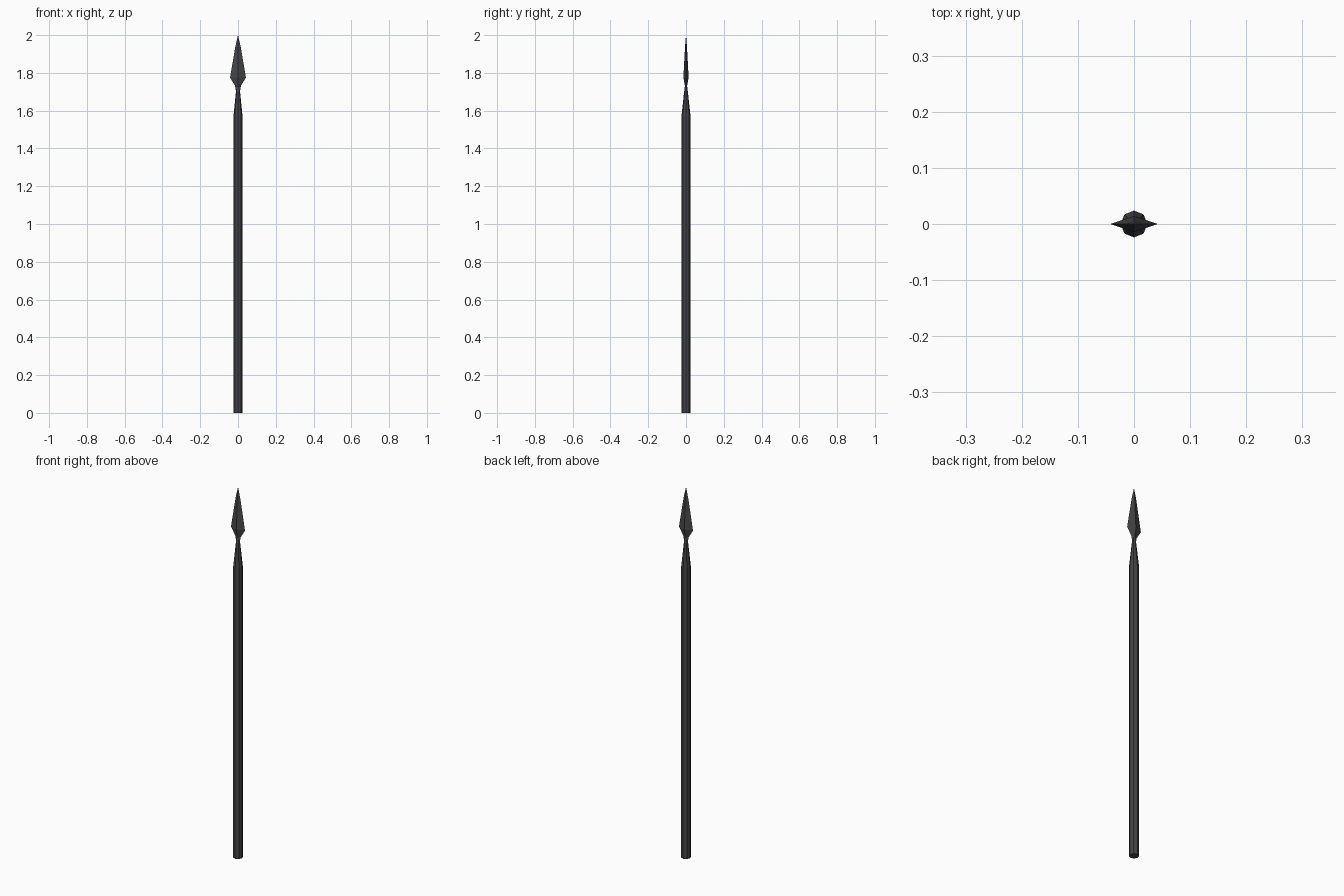
import bpy, bmesh
from math import cos, sin, tau

if "Cube" in bpy.data.objects:
    bpy.data.objects.remove(bpy.data.objects["Cube"])


def loft(name, sides, rings, tip=None):
    """Stack flat-sided elliptical rings (z, half_x, half_y), optionally closing to a point."""
    bm = bmesh.new()
    loops = [[bm.verts.new((rx * cos(tau * i / sides), ry * sin(tau * i / sides), z))
              for i in range(sides)] for z, rx, ry in rings]
    for a, b in zip(loops, loops[1:]):
        for i in range(sides):
            j = (i + 1) % sides
            bm.faces.new((a[i], a[j], b[j], b[i]))
    bm.faces.new(loops[0][::-1])
    if tip is None:
        bm.faces.new(loops[-1])
    else:
        p = bm.verts.new((0, 0, tip))
        for i in range(sides):
            bm.faces.new((loops[-1][i], loops[-1][(i + 1) % sides], p))
    bmesh.ops.recalc_face_normals(bm, faces=bm.faces)
    mesh = bpy.data.meshes.new(name)
    bm.to_mesh(mesh)
    bm.free()
    obj = bpy.data.objects.new(name, mesh)
    bpy.context.collection.objects.link(obj)
    mat = bpy.data.materials.get("dark_grey")
    if mat is None:
        mat = bpy.data.materials.new("dark_grey")
        mat.diffuse_color = (0.06, 0.06, 0.06, 1)
        mat.use_nodes = True
        mat.node_tree.nodes["Principled BSDF"].inputs["Base Color"].default_value = mat.diffuse_color
    mesh.materials.append(mat)
    return obj


# Eight-sided pole
loft("shaft", 8, [(0, 0.024, 0.024), (1.57, 0.024, 0.024)])

# Tapered socket joining pole and blade
loft("socket", 8, [(1.57, 0.024, 0.024), (1.70, 0.011, 0.010), (1.735, 0.009, 0.005)])

# Diamond-section blade, flared at the base
loft("blade", 4, [(1.70, 0.010, 0.009), (1.733, 0.016, 0.006), (1.775, 0.042, 0.014),
                  (1.94, 0.014, 0.005)], tip=2.0)
